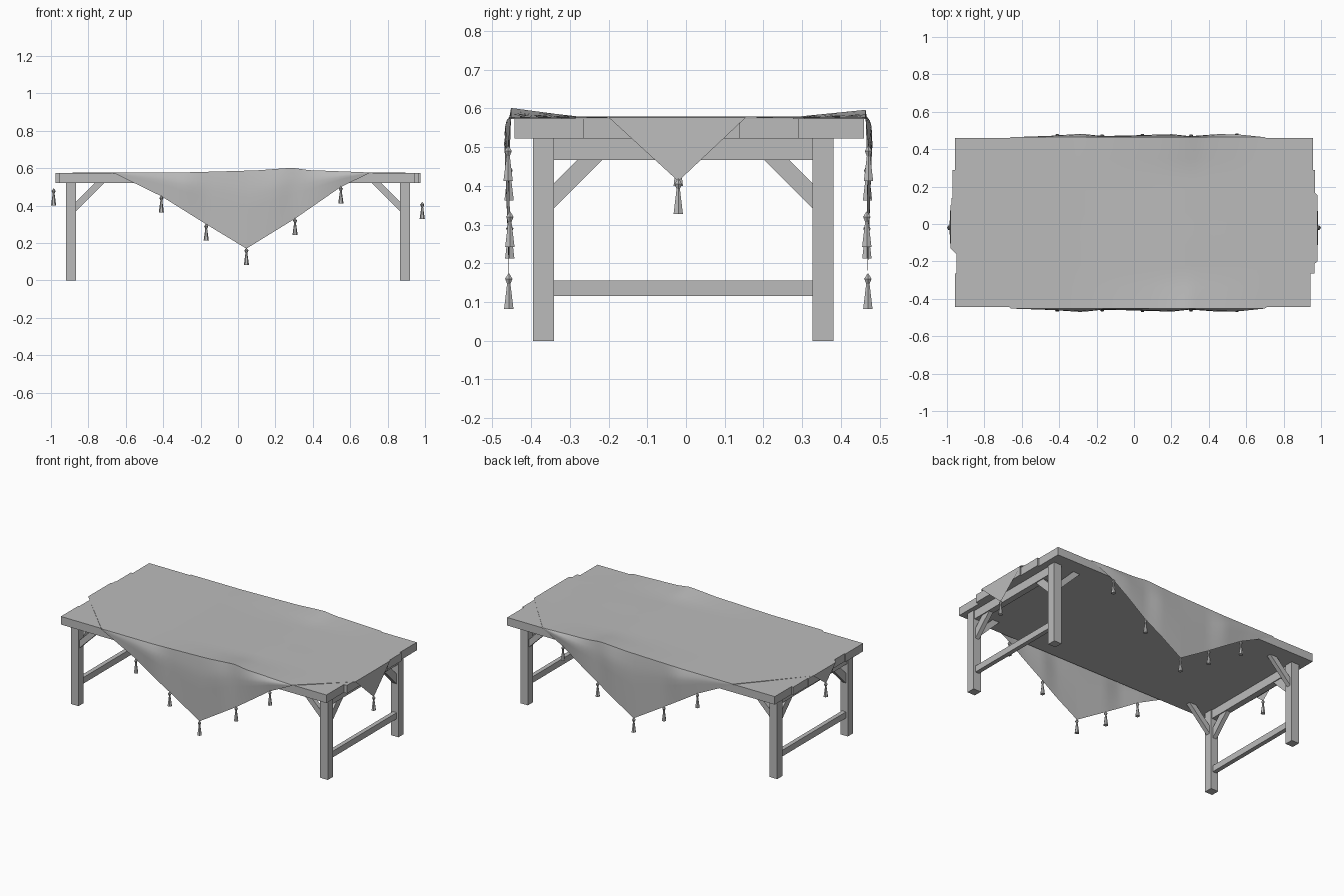
import bpy, bmesh, math
from mathutils import Vector

cube = bpy.data.objects.get("Cube")
if cube:
    bpy.data.objects.remove(cube, do_unlink=True)

grey = bpy.data.materials.new("plain grey")
grey.use_nodes = True
grey.diffuse_color = (0.5, 0.5, 0.5, 1)
bsdf = grey.node_tree.nodes["Principled BSDF"]
bsdf.inputs["Base Color"].default_value = (0.5, 0.5, 0.5, 1)
bsdf.inputs["Roughness"].default_value = 0.9


def finish(bm, name, smooth=None):
    bmesh.ops.recalc_face_normals(bm, faces=bm.faces)
    mesh = bpy.data.meshes.new(name)
    bm.to_mesh(mesh)
    bm.free()
    mesh.materials.append(grey)
    ob = bpy.data.objects.new(name, mesh)
    bpy.context.collection.objects.link(ob)
    if smooth:
        bpy.ops.object.select_all(action='DESELECT')
        ob.select_set(True)
        bpy.context.view_layer.objects.active = ob
        bpy.ops.object.shade_smooth_by_angle(angle=math.radians(smooth))
    return ob


def prism(name, outline, shift):
    """Extrude a closed 3D outline along a vector."""
    bm = bmesh.new()
    face = bm.faces.new([bm.verts.new(p) for p in outline])
    ext = bmesh.ops.extrude_face_region(bm, geom=[face])
    verts = [g for g in ext["geom"] if isinstance(g, bmesh.types.BMVert)]
    bmesh.ops.translate(bm, vec=shift, verts=verts)
    return finish(bm, name)


def box(name, x0, x1, y0, y1, z0, z1):
    prism(name, [(x0, y0, z0), (x1, y0, z0), (x1, y1, z0), (x0, y1, z0)], (0, 0, z1 - z0))


def lerp(points, x):
    for (xa, a), (xb, b) in zip(points, points[1:]):
        if x <= xb:
            return a + (b - a) * max(0, x - xa) / (xb - xa)
    return points[-1][1]


# Table top: planks of uneven length share one outline
plank_y = [-0.443, -0.265, -0.11, 0.14, 0.29, 0.46]
right_x = [0.943, 0.965, 0.975, 0.968, 0.957]
left_x = [-0.957, -0.95, -0.975, -0.97, -0.957]
outline = []
for i, x in enumerate(right_x):
    outline += [(x, plank_y[i], 0.522), (x, plank_y[i + 1], 0.522)]
for i in reversed(range(5)):
    outline += [(left_x[i], plank_y[i + 1], 0.522), (left_x[i], plank_y[i], 0.522)]
prism("table_top", outline, (0, 0, 0.052))

# End frames: legs, top rail, stretcher and braces
Y_MID = -0.007
for side, xs in (("left", 1), ("right", -1)):
    xc = 0.892 * xs
    box(side + "_top_rail", xc - 0.02, xc + 0.02, -0.36, 0.35, 0.467, 0.523)
    box(side + "_stretcher", xc - 0.014, xc + 0.014, -0.36, 0.35, 0.116, 0.156)
    for end, ys in (("front", -1), ("back", 1)):
        yc = Y_MID + 0.361 * ys
        box(f"{end}_{side}_leg", xc - 0.027, xc + 0.027, yc - 0.027, yc + 0.027, 0, 0.524)
        # brace across the end frame
        yi = yc - 0.02 * ys
        prism(f"{end}_{side}_end_brace",
              [(xc - 0.014, yi - d * ys, z) for d, z in
               ((0, 0.335), (0, 0.4), (0.075, 0.475), (0.14, 0.475))], (0.028, 0, 0))
        # brace along the length
        xi = xc - 0.02 * xs
        prism(f"{end}_{side}_long_brace",
              [(xi - d * xs, yc - 0.014, z) for d, z in
               ((0, 0.365), (0, 0.415), (0.108, 0.523), (0.158, 0.523))], (0, 0.028, 0))

# Draped cloth: one sheet hanging over all four edges
hem = [(-0.66, 0.572), (-0.41, 0.45), (-0.17, 0.3), (0.045, 0.17),
       (0.305, 0.33), (0.55, 0.5), (0.7, 0.572)]
ridge = [(-0.66, 0), (-0.3, 0), (-0.15, 0.004), (0.1, 0.011), (0.29, 0.025),
         (0.38, 0.012), (0.5, 0.008), (0.7, 0)]
folds = [(-0.66, 0), (-0.45, 0.008), (-0.28, 0.02), (-0.17, 0.007), (0, 0.011),
         (0.2, 0.018), (0.3, 0.006), (0.45, 0.018), (0.56, 0.016), (0.7, 0)]
HANG, TOP, CLOTH_Z = 6, 16, 0.577


def column(x):
    front, back = -0.452, 0.464
    h, f, low = lerp(ridge, x), lerp(folds, x), lerp(hem, x)
    top = []
    for j in range(TOP + 1):
        y = front + (back - front) * j / TOP
        lift = max(0.1, (abs(y) - 0.27) / 0.18)
        if y > 0:
            lift *= 0.75
        top.append(Vector((x, y, CLOTH_Z + h * lift)))

    def hang(start, sign):
        pts = []
        for k in range(1, HANG + 1):
            v = k / HANG
            bulge = f * min(1, v * 4) * (1.15 - 0.7 * v)
            pts.append(Vector((x, start.y + sign * bulge, start.z + (low - start.z) * v)))
        return pts
    return hang(top[0], -1)[::-1] + top + hang(top[-1], 1)


def end_column(x, y0, y1, z):
    pts = [Vector((x, y0 + (y1 - y0) * j / TOP, z)) for j in range(TOP + 1)]
    return [pts[0]] * HANG + pts + [pts[-1]] * HANG


N = 44
xs = sorted({round(-0.66 + 1.36 * i / N, 3) for i in range(N + 1)} | {0.045})
columns = [end_column(-0.987, -0.02, -0.02, 0.485), end_column(-0.981, -0.13, 0.1, CLOTH_Z)]
columns += [column(x) for x in xs]
columns += [end_column(0.98, -0.2, 0.155, CLOTH_Z), end_column(0.985, -0.02, -0.02, 0.412)]
bm = bmesh.new()
grid = [[bm.verts.new(p) for p in col] for col in columns]
for a, b in zip(grid, grid[1:]):
    for j in range(len(a) - 1):
        bm.faces.new((a[j], b[j], b[j + 1], a[j + 1]))
bmesh.ops.remove_doubles(bm, verts=bm.verts, dist=0.0005)
finish(bm, "draped_cloth", 40)


# Tassels: a small knot above a flared skirt
def tassel(name, x, y, z):
    bm = bmesh.new()
    profile = [(0.001, 0.004), (0.011, -0.01), (0.005, -0.023), (0.014, -0.088)]
    rings = []
    for r, dz in profile:
        rings.append([bm.verts.new((x + r * math.cos(i * math.pi / 3),
                                    y + r * math.sin(i * math.pi / 3), z + dz))
                      for i in range(6)])
    for a, b in zip(rings, rings[1:]):
        for i in range(6):
            bm.faces.new((a[i], a[i - 1], b[i - 1], b[i]))
    bm.faces.new(rings[0])
    bm.faces.new(rings[-1])
    finish(bm, name)


for i, (x, z) in enumerate(hem[1:-1]):
    drop = lerp(folds, x) * 0.45
    tassel(f"front_tassel_{i + 1}", x, -0.452 - drop, z)
    tassel(f"back_tassel_{i + 1}", x, 0.464 + drop, z)
tassel("right_end_tassel", -0.986, -0.02, 0.488)
tassel("left_end_tassel", 0.985, -0.02, 0.415)
